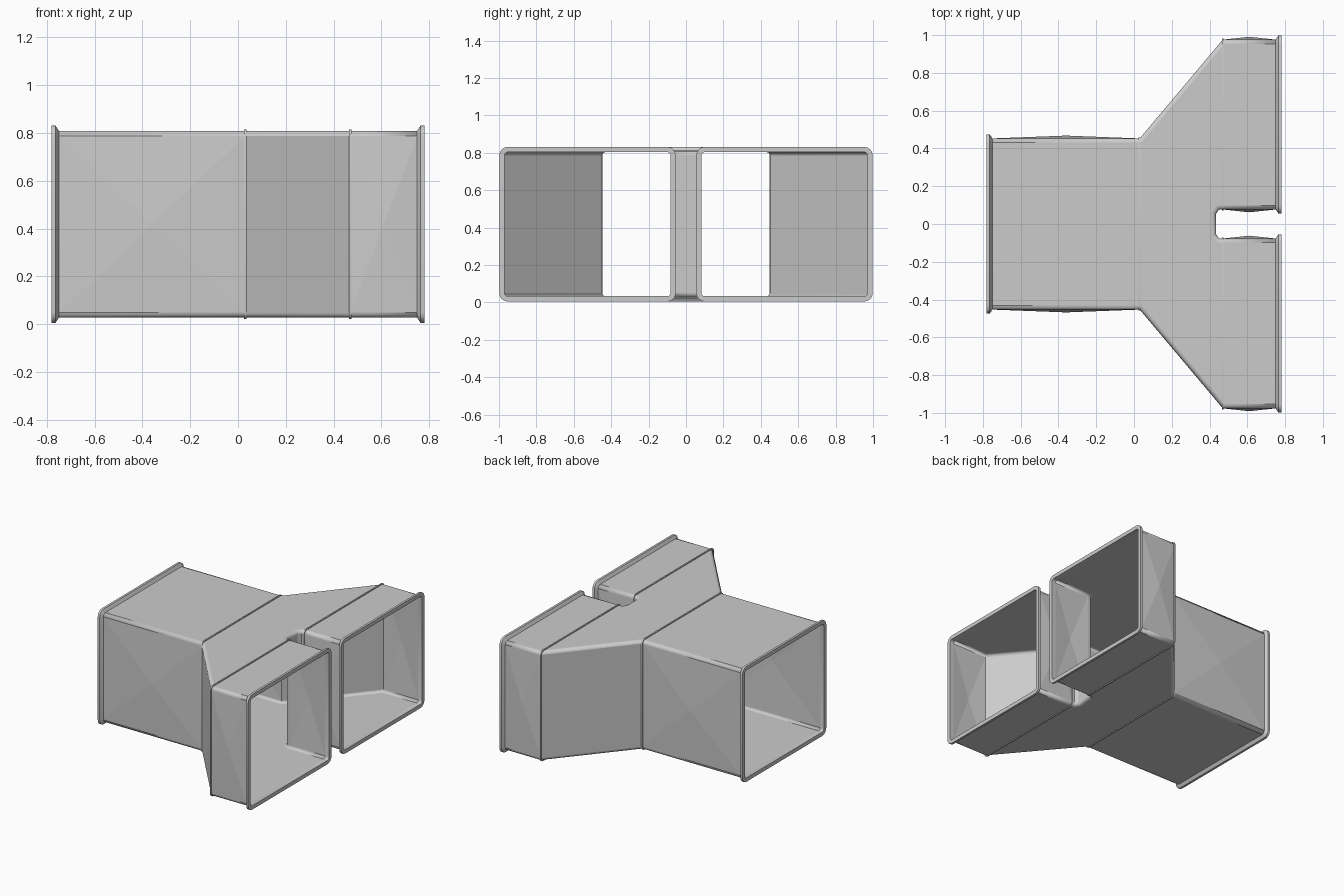
import bpy, bmesh, math
from mathutils import Vector

if "Cube" in bpy.data.objects:
    bpy.data.objects.remove(bpy.data.objects["Cube"])

Z0, Z1, R = 0.027, 0.809, 0.022
END = 0.75


def to_object(name, bm):
    bmesh.ops.recalc_face_normals(bm, faces=bm.faces[:])
    mesh = bpy.data.meshes.new(name)
    bm.to_mesh(mesh)
    bm.free()
    ob = bpy.data.objects.new(name, mesh)
    bpy.context.collection.objects.link(ob)
    return ob


def rounded_loop(bm, x, y0, y1, off, seg=4):
    """Rounded rectangle in the YZ plane, grown outward by off."""
    r = max(R + off, 0.004)
    cy, cz = (y0 + y1) / 2, (Z0 + Z1) / 2
    hy, hz = (y1 - y0) / 2 + off - r, (Z1 - Z0) / 2 + off - r
    verts = []
    for k, (sy, sz) in enumerate([(1, 1), (-1, 1), (-1, -1), (1, -1)]):
        for i in range(seg + 1):
            a = math.pi / 2 * (k + i / seg)
            verts.append(bm.verts.new((x, cy + sy * hy + r * math.cos(a),
                                       cz + sz * hz + r * math.sin(a))))
    return verts


def frame(name, x, direction, y0, y1, profile):
    """Sweep a closed (depth, outward offset) profile round a duct opening."""
    bm = bmesh.new()
    loops = [rounded_loop(bm, x + direction * d, y0, y1, o) for d, o in profile]
    n = len(loops[0])
    for a, b in zip(loops, loops[1:] + loops[:1]):
        for i in range(n):
            j = (i + 1) % n
            bm.faces.new((a[i], a[j], b[j], b[i]))
    return to_object(name, bm)


# Forked duct shell: plan outline pulled up to full height
half = [(-END, 0.453), (0.03, 0.453), (0.47, 0.976), (END, 0.976),
        (END, 0.077), (0.47, 0.077), (0.45, 0.077), (0.435, 0.055)]
plan = half + [(x, -y) for x, y in reversed(half)]
bm = bmesh.new()
base = bm.faces.new([bm.verts.new((x, y, Z0)) for x, y in plan])
ext = bmesh.ops.extrude_face_region(bm, geom=[base], use_keep_orig=True)
bmesh.ops.translate(bm, vec=(0, 0, Z1 - Z0),
                    verts=[g for g in ext["geom"] if isinstance(g, bmesh.types.BMVert)])
bmesh.ops.recalc_face_normals(bm, faces=bm.faces[:])

# Rounded long edges, leaving the three mouths square
rim = [e for e in bm.edges
       if abs(e.verts[0].co.z - e.verts[1].co.z) < 1e-5
       and not all(abs(abs(v.co.x) - END) < 1e-5 for v in e.verts)]
res = bmesh.ops.bevel(bm, geom=rim, offset=R, offset_type='OFFSET', segments=4,
                      profile=0.5, affect='EDGES', clamp_overlap=True)
for f in res["faces"]:
    f.smooth = True

# Open mouths
bm.normal_update()
mouths = [f for f in bm.faces
          if abs(f.normal.x) > 0.99 and abs(f.calc_center_median().x) > END - 0.01]
bmesh.ops.delete(bm, geom=mouths, context='FACES')

# Cross-creased side panels
for f in [f for f in bm.faces if abs(f.normal.y) > 0.99 and f.calc_area() > 0.1]:
    push = f.normal.copy() * 0.015
    f.smooth = False
    for v in bmesh.ops.poke(bm, faces=[f])["verts"]:
        v.co += push
shell = to_object("duct_shell", bm)
solid = shell.modifiers.new("sheet_thickness", 'SOLIDIFY')
solid.thickness = 0.006
solid.offset = -1

# Mouth flanges and raised seams
flange = [(0, -0.006), (0, 0), (0.014, 0.022), (0.03, 0.022), (0.03, -0.006)]
seam = [(-0.005, -0.004), (-0.005, 0.006), (0.005, 0.006), (0.005, -0.004)]
frames = [frame("inlet_flange", -END, -1, -0.453, 0.453, flange),
          frame("inlet_seam", 0.03, 1, -0.453, 0.453, seam)]
for side, y0, y1 in (("left", 0.077, 0.976), ("right", -0.976, -0.077)):
    frames.append(frame(side + "_outlet_flange", END, 1, y0, y1, flange))
    frames.append(frame(side + "_outlet_seam", 0.47, 1, y0, y1, seam))

# Smooth rounded corners, sharp folds
bpy.ops.object.select_all(action='DESELECT')
for ob in frames:
    ob.select_set(True)
bpy.context.view_layer.objects.active = frames[0]
bpy.ops.object.shade_smooth_by_angle(angle=math.radians(30))
